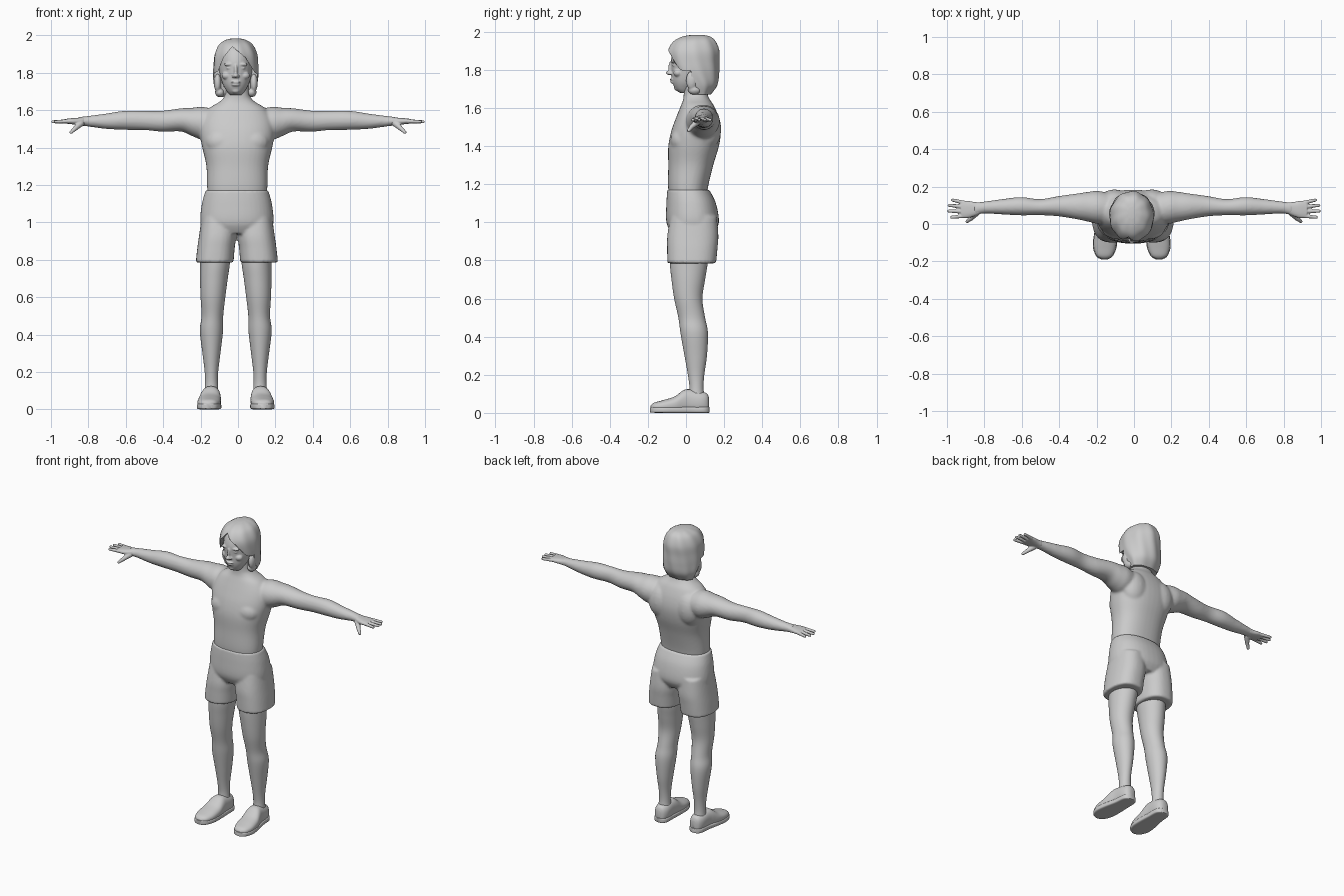
import bpy, bmesh, math
from mathutils import Vector, Matrix

if "Cube" in bpy.data.objects:
    bpy.data.objects.remove(bpy.data.objects["Cube"])

grey = bpy.data.materials.new("plain_grey")
grey.use_nodes = True
grey.diffuse_color = (.6, .6, .6, 1)
grey.node_tree.nodes["Principled BSDF"].inputs["Base Color"].default_value = (.6, .6, .6, 1)


def resample(rows, steps):
    """Catmull-Rom interpolation of ring rows."""
    rows = [Vector(r) for r in rows]
    out = []
    for i in range(len(rows) - 1):
        p, q = rows[i], rows[i + 1]
        m = (q - rows[max(i - 1, 0)]) / 2
        n = (rows[min(i + 2, len(rows) - 1)] - p) / 2
        for k in range(steps):
            t = k / steps
            out.append(p * (1 + 2 * t) * (1 - t) ** 2 + m * t * (1 - t) ** 2
                       + q * t * t * (3 - 2 * t) + n * t * t * (t - 1))
    return out + [rows[-1]]


def loft(bm, axis, rows, side=1, power=2, segments=40, steps=5, wave=0, floor=None):
    """Rows hold: position on axis, two centre coordinates, two radii."""
    rings = []
    for t, a, b, ra, rb in resample(rows, steps):
        ring = []
        for i in range(segments):
            ang = math.tau * i / segments
            c, s = math.cos(ang), math.sin(ang)
            w = 1 + wave * math.sin(ang * 9 + t * 14)
            u = a + w * max(ra, .002) * math.copysign(abs(c) ** (2 / power), c)
            v = b + w * max(rb, .002) * math.copysign(abs(s) ** (2 / power), s)
            x, y, z = {"x": (t, u, v), "y": (u, t, v), "z": (u, v, t)}[axis]
            if floor is not None:
                z = max(z, floor)
            ring.append(bm.verts.new((x * side, y, z)))
        rings.append(ring)
    for low, high in zip(rings, rings[1:]):
        for i in range(segments):
            j = (i + 1) % segments
            bm.faces.new((low[i], low[j], high[j], high[i]))
    bm.faces.new(rings[0])
    bm.faces.new(rings[-1])


def ball(bm, place, size):
    bmesh.ops.create_uvsphere(bm, u_segments=20, v_segments=14, radius=1,
                              matrix=Matrix.Translation(place) @ Matrix.Diagonal((*size, 1)))


def finger(bm, start, end, r0, r1):
    """Tapered capsule between two points."""
    start, end = Vector(start), Vector(end)
    d = end - start
    turn = d.to_track_quat("Z", "Y").to_matrix().to_4x4()
    bmesh.ops.create_cone(bm, cap_ends=True, segments=16, radius1=r0, radius2=r1, depth=d.length,
                          matrix=Matrix.Translation((start + end) / 2) @ turn)
    ball(bm, end, (r1, r1, r1))


def finish(bm, name, offset=0, voxel=0, smooth=0):
    bmesh.ops.recalc_face_normals(bm, faces=bm.faces[:])
    mesh = bpy.data.meshes.new(name)
    bm.to_mesh(mesh)
    bm.free()
    mesh.materials.append(grey)
    obj = bpy.data.objects.new(name, mesh)
    bpy.context.collection.objects.link(obj)
    obj.location.x = offset
    bpy.ops.object.select_all(action="DESELECT")
    obj.select_set(True)
    bpy.context.view_layer.objects.active = obj
    bpy.ops.object.shade_smooth_by_angle(angle=math.radians(50))
    if voxel:
        mod = obj.modifiers.new("blend", "REMESH")
        mod.mode = "VOXEL"
        mod.voxel_size = voxel
        mod.use_smooth_shade = True
    if smooth:
        mod = obj.modifiers.new("soften", "SMOOTH")
        mod.factor = .5
        mod.iterations = smooth
    return obj


SHIFT = -.012   # the figure's legs and head sit slightly off centre

# Torso, neck and arms blended into one skin
bm = bmesh.new()
loft(bm, "z", [(1.08, 0, .02, .145, .09), (1.17, 0, .01, .16, .103), (1.3, 0, .025, .165, .118),
               (1.4, 0, .04, .187, .133), (1.48, 0, .053, .2, .13), (1.55, 0, .06, .19, .112),
               (1.61, 0, .06, .15, .088), (1.645, 0, .055, .095, .07), (1.68, 0, .05, .067, .062),
               (1.76, 0, .045, .062, .06)], power=2.3)
for side in (1, -1):
    loft(bm, "x", [(.08, .075, 1.53, .075, .065), (.18, .088, 1.53, .088, .087),
                   (.24, .092, 1.537, .08, .076), (.3, .094, 1.548, .069, .062),
                   (.4, .095, 1.541, .054, .056), (.5, .09, 1.545, .043, .051),
                   (.6, .095, 1.546, .049, .051), (.7, .092, 1.541, .041, .041),
                   (.8, .088, 1.541, .032, .028), (.85, .08, 1.541, .035, .022)], side)
    # Shoulder blades and chest muscles
    ball(bm, (side * .1, .115, 1.49), (.09, .07, .11))
    ball(bm, (side * .085, -.02, 1.43), (.085, .062, .07))
finish(bm, "torso_and_arms", -.004, .008, 6)

# Hands
for side, label in ((1, "left"), (-1, "right")):
    bm = bmesh.new()
    loft(bm, "x", [(.82, .086, 1.541, .03, .023), (.85, .08, 1.54, .037, .02),
                   (.89, .078, 1.541, .046, .016), (.925, .078, 1.541, .044, .012)], side, 2.5)
    for y0, y1, tip in ((.112, .128, .97), (.09, .1, .988), (.067, .069, .99), (.044, .036, .975)):
        finger(bm, (side * .9, y0, 1.541), (side * tip, y1, 1.538), .0115, .0085)
    finger(bm, (side * .84, .062, 1.53), (side * .873, .028, 1.5), .018, .012)
    finger(bm, (side * .873, .028, 1.5), (side * .892, .014, 1.482), .012, .009)
    finish(bm, label + "_hand", 0, .004, 2)

# Legs and shoes
for side, label in ((1, "left"), (-1, "right")):
    bm = bmesh.new()
    loft(bm, "z", [(.95, .11, .02, .08, .1), (.8, .11, .015, .08, .1), (.7, .117, .012, .074, .088),
                   (.6, .122, .012, .066, .074), (.5, .125, .03, .058, .07),
                   (.42, .13, .043, .062, .072), (.3, .13, .051, .048, .059),
                   (.2, .13, .053, .036, .043), (.13, .13, .055, .035, .037),
                   (.07, .13, .055, .04, .045)], side)
    finish(bm, label + "_leg", SHIFT)

    bm = bmesh.new()
    loft(bm, "y", [(-.186, .146, .028, .015, .01), (-.168, .146, .03, .043, .023),
                   (-.12, .144, .034, .06, .033), (-.06, .14, .042, .061, .044),
                   (-.015, .135, .056, .055, .062), (.02, .132, .06, .05, .064),
                   (.08, .13, .056, .047, .056), (.11, .13, .052, .035, .05),
                   (.121, .13, .045, .018, .034)], side, 2.4, floor=.004)
    finish(bm, label + "_shoe", SHIFT)

    bm = bmesh.new()
    loft(bm, "y", [(-.19, .146, .016, .015, .013), (-.172, .146, .016, .044, .015),
                   (-.12, .144, .016, .064, .016), (-.05, .139, .016, .062, .016),
                   (.03, .132, .016, .052, .016), (.09, .13, .016, .048, .016),
                   (.115, .13, .016, .034, .016), (.124, .13, .016, .015, .014)], side, 5)
    finish(bm, label + "_sole", SHIFT)

# Shorts: hips and two flared legs
bm = bmesh.new()
loft(bm, "z", [(1.172, 0, .012, .167, .11), (1.1, 0, .027, .187, .13),
               (1., 0, .035, .196, .138), (.94, 0, .035, .17, .11)], power=2.3)
for side in (1, -1):
    loft(bm, "z", [(1.03, .098, .04, .09, .122), (.93, .103, .036, .099, .134),
                   (.86, .112, .033, .1, .132), (.785, .119, .03, .101, .128)], side, 2.4)
finish(bm, "shorts", -.006, .008, 4)

# Head with facial features
bm = bmesh.new()
loft(bm, "z", [(1.68, 0, -.005, .03, .028), (1.7, 0, -.006, .047, .05), (1.74, 0, .008, .07, .08),
               (1.8, 0, .027, .086, .103), (1.86, 0, .04, .09, .118),
               (1.92, 0, .05, .084, .105), (1.96, 0, .05, .045, .06)])
ball(bm, (0, -.086, 1.785), (.015, .02, .012))
ball(bm, (0, -.077, 1.812), (.01, .016, .035))
ball(bm, (0, -.072, 1.75), (.026, .013, .007))
ball(bm, (0, -.068, 1.736), (.023, .014, .008))
ball(bm, (0, -.043, 1.706), (.024, .02, .017))
for side in (1, -1):
    ball(bm, (side * .036, -.064, 1.845), (.028, .014, .009))
    ball(bm, (side * .047, -.042, 1.785), (.028, .024, .022))
    ball(bm, (side * .035, -.061, 1.825), (.016, .012, .006))
    ball(bm, (side * .013, -.082, 1.781), (.008, .011, .007))
finish(bm, "head", SHIFT, .0045, 2)

# Wavy hair, opened over the face below a parting
bm = bmesh.new()
loft(bm, "z", [(1.984, 0, .06, .02, .03), (1.975, 0, .055, .055, .073), (1.95, 0, .046, .09, .11),
               (1.9, 0, .04, .113, .134), (1.84, 0, .04, .119, .133), (1.78, 0, .05, .12, .122),
               (1.72, 0, .075, .112, .088), (1.67, 0, .08, .092, .05)], segments=72, wave=.018)
hair = finish(bm, "hair", SHIFT)

bm = bmesh.new()
outline = [(-.03, 1.94), (-.075, 1.885), (-.105, 1.81), (-.2, 1.75), (-.2, 1.6),
           (.2, 1.6), (.2, 1.75), (.09, 1.8), (.04, 1.88)]
face = bm.faces.new([bm.verts.new((x, -.3, z)) for x, z in outline])
back = bmesh.ops.extrude_face_region(bm, geom=[face])["geom"]
for v in back:
    if isinstance(v, bmesh.types.BMVert):
        v.co.y = .025
cutter = finish(bm, "face_opening")
cutter.hide_render = True
cut = hair.modifiers.new("face_opening", "BOOLEAN")
cut.operation = "DIFFERENCE"
cut.object = cutter
bpy.context.view_layer.objects.active = hair
bpy.ops.object.modifier_apply(modifier=cut.name)
bpy.data.objects.remove(cutter)

# Curled locks beside the jaw
for side, label in ((1, "left"), (-1, "right")):
    bm = bmesh.new()
    ball(bm, (side * .097, .03, 1.745), (.02, .03, .05))
    ball(bm, (side * .085, .045, 1.695), (.026, .035, .025))
    finish(bm, label + "_lock", SHIFT, .005, 3)
